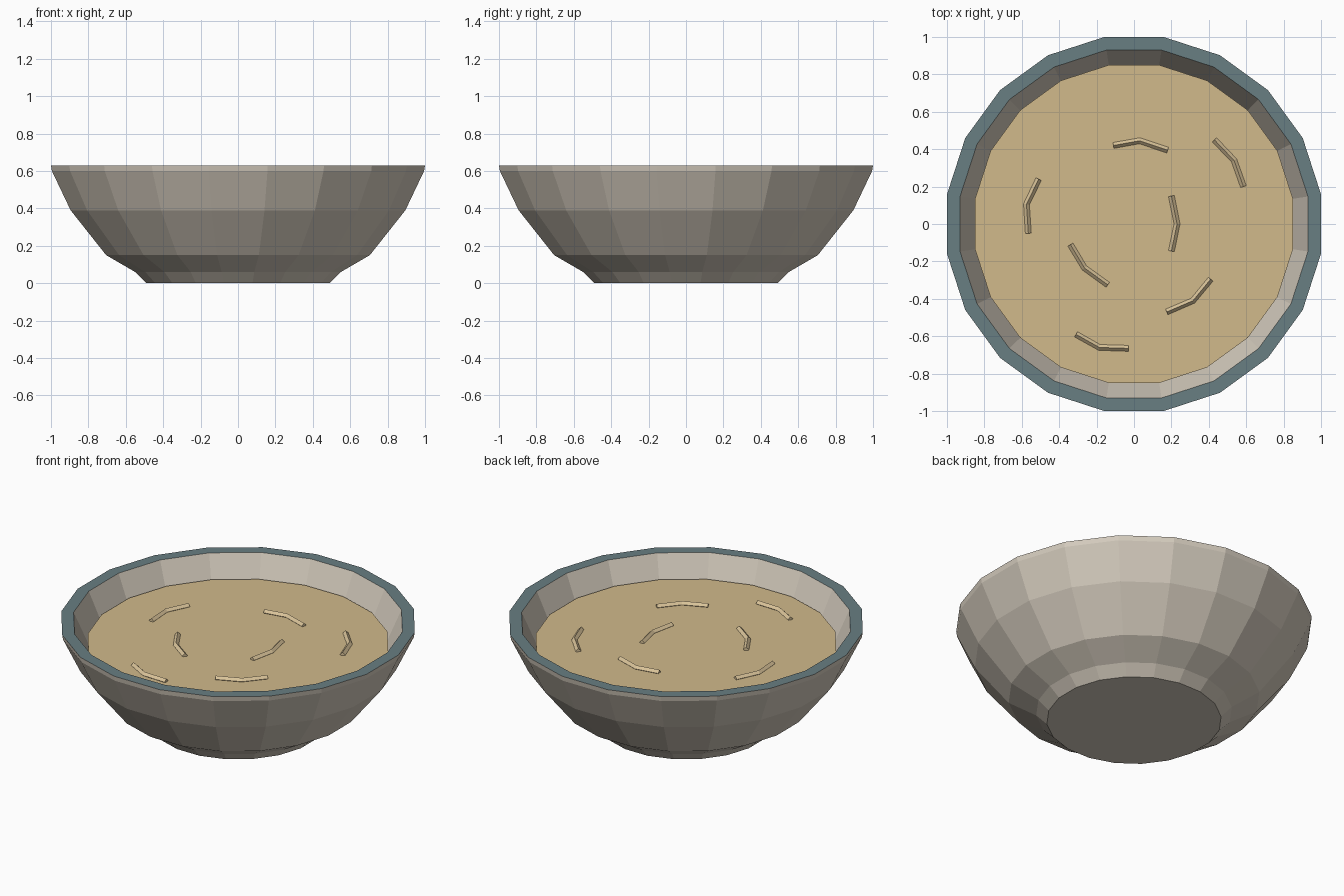
import bpy, bmesh, math
from mathutils import Vector

old = bpy.data.objects.get("Cube")
if old:
    bpy.data.objects.remove(old, do_unlink=True)

SIDES = 20
SOUP_TOP = 0.5


def material(name, rgb):
    mat = bpy.data.materials.new(name)
    mat.use_nodes = True
    mat.diffuse_color = (*rgb, 1)
    bsdf = mat.node_tree.nodes["Principled BSDF"]
    bsdf.inputs["Base Color"].default_value = (*rgb, 1)
    bsdf.inputs["Roughness"].default_value = 0.8
    return mat


stoneware = material("stoneware", (0.66, 0.60, 0.51))
rim_glaze = material("blue grey glaze", (0.14, 0.21, 0.225))
broth = material("broth", (0.64, 0.49, 0.26))
noodle_mat = material("noodle", (0.70, 0.55, 0.32))


def finish(name, bm, mats):
    bmesh.ops.recalc_face_normals(bm, faces=bm.faces)
    mesh = bpy.data.meshes.new(name)
    bm.to_mesh(mesh)
    bm.free()
    for mat in mats:
        mesh.materials.append(mat)
    obj = bpy.data.objects.new(name, mesh)
    bpy.context.collection.objects.link(obj)
    return obj


def lathe(name, profile, mats, rim_step=None):
    """Faceted solid of revolution; profile gives (half width across flats, z)."""
    bm = bmesh.new()
    rings = []
    for half_width, z in profile:
        r = half_width / math.cos(math.pi / SIDES)
        angles = [(i + 0.5) * math.tau / SIDES for i in range(SIDES)]
        rings.append([bm.verts.new((r * math.cos(a), r * math.sin(a), z)) for a in angles])
    for step, (low, high) in enumerate(zip(rings, rings[1:])):
        for i in range(SIDES):
            j = (i + 1) % SIDES
            face = bm.faces.new((low[i], low[j], high[j], high[i]))
            face.material_index = int(step == rim_step)
    bm.faces.new(rings[0])
    bm.faces.new(rings[-1])
    return finish(name, bm, mats)


# Bowl: foot, outer wall, flat glazed rim, inner wall and floor
lathe("bowl", [(0.49, 0), (0.55, 0.06), (0.705, 0.15), (0.895, 0.39),
               (0.995, 0.6), (1, 0.63), (0.93, 0.63), (0.83, 0.4), (0.6, 0.18)],
      [stoneware, rim_glaze], rim_step=5)

# Soup: a disc resting inside the bowl
lathe("soup", [(0.835, 0.42), (0.85, 0.46), (0.85, SOUP_TOP)], [broth])


# Noodles: bent strands with a diamond section, half sunk in the soup
def noodle(name, path, radius=0.016):
    pts = [Vector((x, y, SOUP_TOP + 0.004)) for x, y in path]
    bm = bmesh.new()
    rings = []
    for i, p in enumerate(pts):
        along = (pts[min(i + 1, len(pts) - 1)] - pts[max(i - 1, 0)]).normalized()
        side = Vector((-along.y, along.x, 0)) * radius
        up = Vector((0, 0, radius))
        rings.append([bm.verts.new(p + d) for d in (side, up, -side, -up)])
    for a, b in zip(rings, rings[1:]):
        for k in range(4):
            n = (k + 1) % 4
            bm.faces.new((a[k], a[n], b[n], b[k]))
    bm.faces.new(rings[0])
    bm.faces.new(rings[-1])
    finish(name, bm, [noodle_mat])


paths = [
    ((-0.11, 0.42), (0.03, 0.445), (0.18, 0.395)),
    ((0.43, 0.45), (0.535, 0.34), (0.585, 0.2)),
    ((-0.51, 0.24), (-0.575, 0.105), (-0.565, -0.05)),
    ((0.2, 0.15), (0.23, 0), (0.2, -0.145)),
    ((-0.34, -0.11), (-0.265, -0.235), (-0.14, -0.325)),
    ((0.175, -0.47), (0.315, -0.41), (0.41, -0.295)),
    ((-0.31, -0.59), (-0.185, -0.66), (-0.03, -0.665)),
]
for number, path in enumerate(paths, 1):
    noodle(f"noodle_{number}", path)
